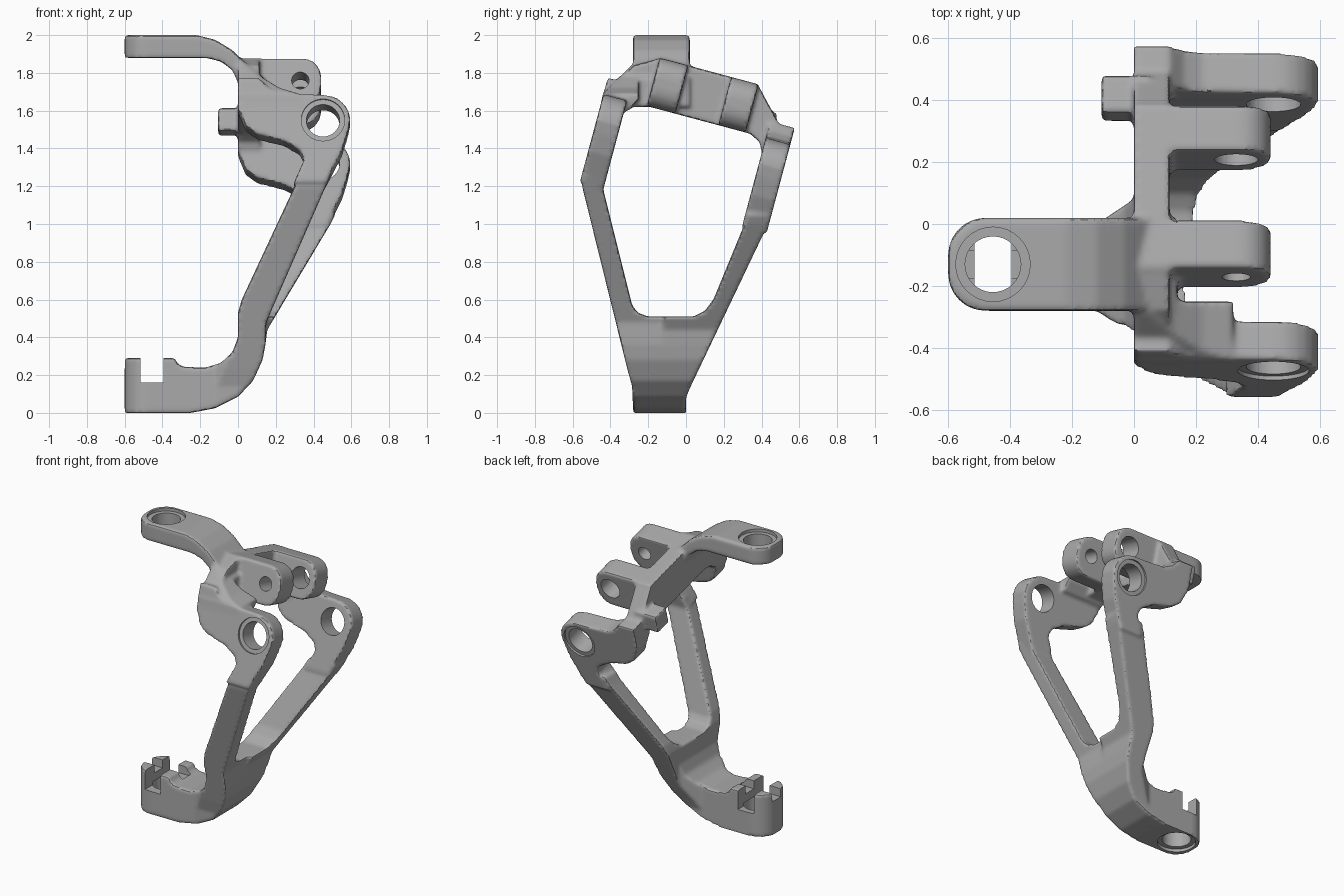
import bpy
import bmesh
from math import sin, cos, radians, pi
from mathutils import Vector

old = bpy.data.objects.get("Cube")
if old:
    bpy.data.objects.remove(old, do_unlink=True)

TILT = radians(15)
PIVOT_HEIGHT = 1.6


def tilted(x, v, w):
    """Point in the leaning frame of the upper bracket."""
    return Vector((x, v * cos(TILT) + w * sin(TILT),
                   PIVOT_HEIGHT - v * sin(TILT) + w * cos(TILT)))


# Sketch planes: each maps a 2D outline point and an extrusion distance to space
def front(a, b, t): return Vector((a, t, b))
def side(a, b, t): return Vector((t, a, b))
def plan(a, b, t): return Vector((a, b, t))
def tilted_front(a, b, t): return tilted(a, t, b)
def tilted_side(a, b, t): return tilted(t, a, b)


def arc(cx, cy, r, start, end, steps=6):
    angles = [radians(start + (end - start) * i / steps) for i in range(steps + 1)]
    return [(cx + r * cos(a), cy + r * sin(a)) for a in angles]


def circle(cx, cy, r):
    return arc(cx, cy, r, 0, 360, 32)[:-1]


def rect(a0, b0, a1, b1):
    return [(a0, b0), (a1, b0), (a1, b1), (a0, b1)]


def prism(name, plane, outline, lo=-1.0, hi=1.0):
    bm = bmesh.new()
    low = [bm.verts.new(plane(a, b, lo)) for a, b in outline]
    high = [bm.verts.new(plane(a, b, hi)) for a, b in outline]
    bm.faces.new(low)
    bm.faces.new(high)
    for i in range(len(low)):
        j = (i + 1) % len(low)
        bm.faces.new((low[i], low[j], high[j], high[i]))
    bmesh.ops.recalc_face_normals(bm, faces=bm.faces)
    mesh = bpy.data.meshes.new(name)
    bm.to_mesh(mesh)
    bm.free()
    obj = bpy.data.objects.new(name, mesh)
    bpy.context.collection.objects.link(obj)
    return obj


def activate(obj):
    bpy.ops.object.select_all(action='DESELECT')
    obj.select_set(True)
    bpy.context.view_layer.objects.active = obj


def apply_modifier(obj, kind, **settings):
    mod = obj.modifiers.new(kind.lower(), kind)
    for key, value in settings.items():
        setattr(mod, key, value)
    activate(obj)
    bpy.ops.object.modifier_apply(modifier=mod.name)


def combine(obj, tool, operation):
    tool.hide_render = True
    apply_modifier(obj, 'BOOLEAN', object=tool, operation=operation, solver='EXACT')
    bpy.data.objects.remove(tool, do_unlink=True)
    return obj


def cross(name, *sketches):
    """Solid shared by several extruded outlines."""
    obj = prism(name, *sketches[0])
    for sketch in sketches[1:]:
        combine(obj, prism(name + "_cutter", *sketch), 'INTERSECT')
    return obj


parts = []

# Upper arm, curving down into the web
arm_profile = [(-.7, 1.88), (-.7, 2), (-.22, 2), (-.12, 1.975), (-.03, 1.92),
               (.05, 1.84), (.14, 1.77), (.14, 1.62), (0, 1.62), (0, 1.75),
               (-.03, 1.815), (-.09, 1.86), (-.17, 1.88)]
arm_plan = (arc(-.48, -.1, .12, 90, 180) + arc(-.48, -.16, .12, 180, 270)
            + [(.3, -.28), (.3, .02)])
parts.append(cross("upper_arm", (front, arm_profile), (plan, arm_plan, 1, 3)))

# Gusset sweeping from the arm to the front ear
gusset_profile = [(0, 1.9), (.05, 1.84), (.13, 1.775), (.22, 1.72), (.32, 1.69),
                  (.32, 1.6), (0, 1.6)]
gusset_side = [(-.25, 1.86), (-.29, 1.84), (-.44, 1.69), (-.465, 1.57),
               (-.33, 1.57), (-.25, 1.66)]
parts.append(cross("front_gusset", (front, gusset_profile), (side, gusset_side)))

# Leaning web between the ears
web = [(-.445, -.1), (-.445, -.03), (-.33, .16), (-.2, .234), (.33, .234),
       (.55, 0), (.58, -.06), (.58, -.1), (.44, -.1), (.42, -.06), (.36, -.03),
       (-.23, -.03), (-.29, -.06), (-.32, -.1)]
parts.append(prism("web", tilted_side, web, 0, .115))

# Pair of ears with the tops of the legs
ear = ([(.465, -.51), (.5, -.44), (.55, -.34), (.58, -.24)]
       + arc(.455, -.17, .14, 0, 90)
       + [(.22, -.02), (.16, .01), (.115, .06), (0, .06), (0, -.1), (.04, -.2),
          (.1, -.245), (.25, -.285), (.33, -.335), (.35, -.385), (.325, -.44),
          (.295, -.51)])
for name, lo, hi in (("front_ear", -.445, -.315), ("back_ear", .445, .58)):
    parts.append(prism(name, tilted_front, ear, lo, hi))

# Pair of clevis lugs
lug = ([(0, -.03)] + arc(.33, .08, .11, -90, 0) + arc(.34, .134, .1, 0, 90)
       + [(0, .234)])
for name, lo, hi in (("front_lug", -.207, -.05), ("back_lug", .185, .335)):
    parts.append(prism(name, tilted_front, lug, lo, hi))

# Stop block behind the web
parts.append(prism("stop_block", tilted_side, rect(.345, -.015, .47, .11), -.105, .05))

# Foot with two diverging legs
foot = [(.145, .36), (.13, .28), (.08, .17), (0, .085), (-.12, .025), (-.25, 0),
        (-.7, 0), (-.7, .29), (-.335, .29), (-.32, .26), (-.29, .243),
        (-.17, .24), (-.09, .265), (-.03, .32), (0, .4)]
foot_plan = (arc(-.48, -.12, .12, 90, 180) + arc(-.48, -.16, .12, 180, 270)
             + [(-.12, -.28), (0, -.36), (0, -.7), (.7, -.7), (.7, .7), (0, .7),
                (0, .08), (-.12, 0)])
legs = {
    "front_leg": (
        [(0, .53), (.02, .6), (.3, 1.2), (.32, 1.27), (.495, 1.27), (.465, 1.2),
         (.15, .48)],
        [(-.1, 0), (-.28, 0), (-.285, .14), (-.31, .23), (-.55, 1.2), (-.54, 1.26),
         (-.43, 1.26), (-.44, 1.19), (-.285, .57), (-.255, .53), (-.2, .51),
         (-.1, .51)]),
    "back_leg": (
        [(0, .5), (.02, .56), (.28, 1.0), (.31, 1.06), (.52, 1.06), (.49, 1.0),
         (.155, .44)],
        [(-.12, 0), (0, 0), (0, .08), (.02, .13), (.43, .99), (.45, 1.05),
         (.325, 1.05), (.31, 1.0), (.145, .6), (.1, .54), (.04, .51),
         (-.12, .51)]),
}
for name, (leg_top, leg_side) in legs.items():
    parts.append(cross(name, (front, foot + leg_top), (side, leg_side),
                       (plan, foot_plan, -1, 3)))

# Fuse into one casting with softened edges
activate(parts[0])
for part in parts:
    part.select_set(True)
bpy.ops.object.join()
bracket = bpy.context.view_layer.objects.active
bracket.name = "bracket_casting"
apply_modifier(bracket, 'REMESH', mode='VOXEL', voxel_size=.011)
apply_modifier(bracket, 'SMOOTH', factor=.5, iterations=5)

# Bores, counterbores and foot slots
BORE = (-.455, -.13)
cuts = [
    ("ear_bore", tilted_front, circle(.45, -.17, .088), -.8, .9),
    ("front_ear_recess", tilted_front, circle(.45, -.17, .115), -.6, -.432),
    ("back_ear_recess", tilted_front, circle(.45, -.17, .115), .567, .7),
    ("front_lug_bore", tilted_front, circle(.33, .11, .046), -.28, .05),
    ("back_lug_bore", tilted_front, circle(.33, .11, .07), .1, .42),
    ("arm_bore", plan, circle(*BORE, .09), 1.7, 2.2),
    ("arm_recess", plan, circle(*BORE, .12), 1.98, 2.2),
    ("foot_bore", plan, circle(*BORE, .09), -.2, .18),
    ("foot_recess", plan, circle(*BORE, .12), -.2, .02),
    ("foot_slot", front, rect(-.515, .16, -.395, .5), -.5, .2),
    ("foot_channel", side, rect(-.175, .235, -.085, .4), -.8, -.3),
]
for name, *sketch in cuts:
    combine(bracket, prism(name, *sketch), 'DIFFERENCE')

# Single grey finish
grey = bpy.data.materials.new("cast_grey")
grey.use_nodes = True
colour = (.4, .4, .4, 1)
grey.diffuse_color = colour
grey.node_tree.nodes["Principled BSDF"].inputs["Base Color"].default_value = colour
bracket.data.materials.clear()
bracket.data.materials.append(grey)
activate(bracket)
bpy.ops.object.shade_smooth_by_angle(angle=radians(35))
